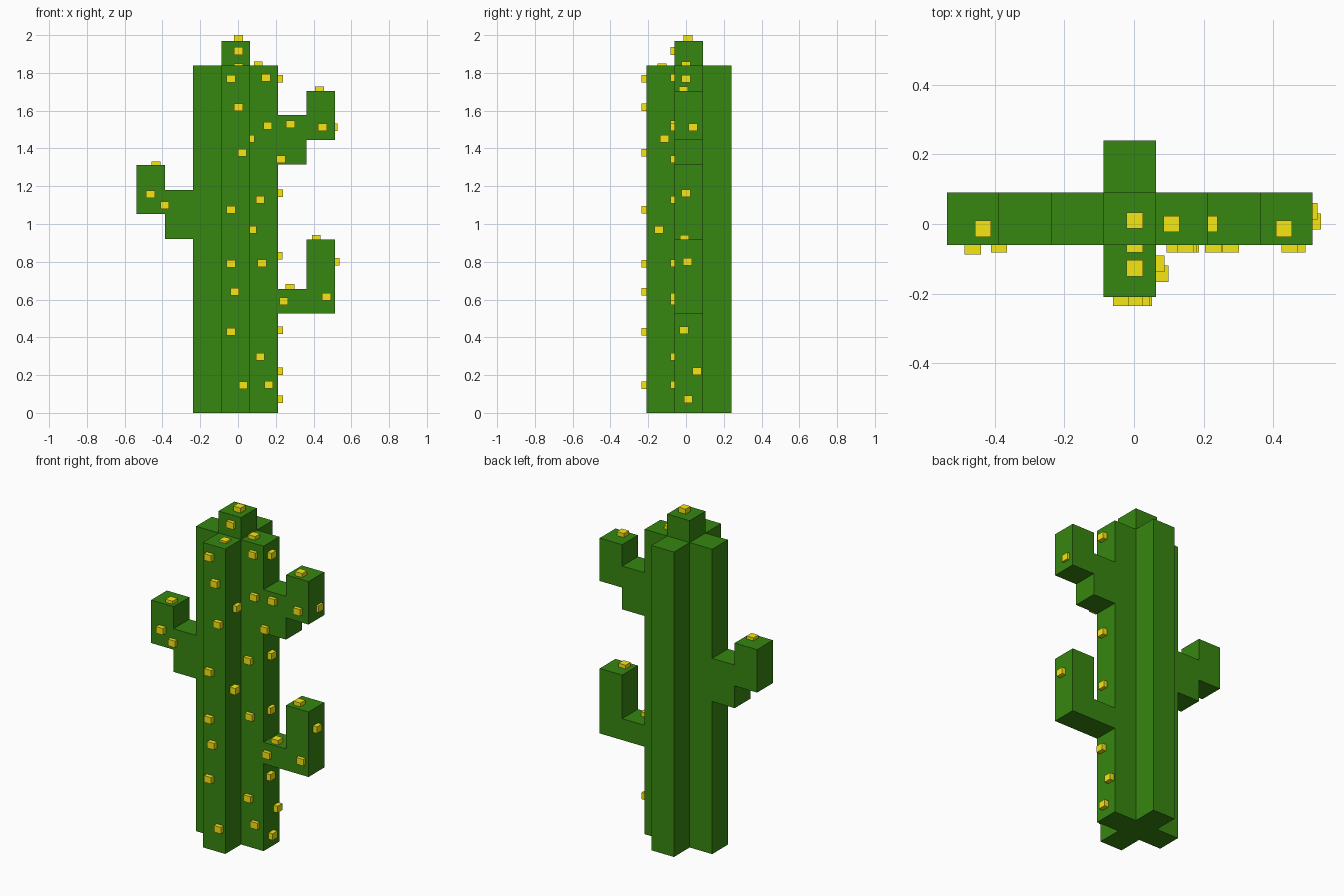
import bpy, bmesh
from mathutils import Vector

if "Cube" in bpy.data.objects:
    bpy.data.objects.remove(bpy.data.objects["Cube"])


def material(name, rgb):
    m = bpy.data.materials.new(name)
    m.diffuse_color = (*rgb, 1)
    m.use_nodes = True
    m.node_tree.nodes["Principled BSDF"].inputs["Base Color"].default_value = m.diffuse_color
    return m


def finish(bm, name, mat):
    bmesh.ops.translate(bm, vec=(0.0025, 0, 0), verts=bm.verts)
    mesh = bpy.data.meshes.new(name)
    bm.to_mesh(mesh)
    bm.free()
    mesh.materials.append(mat)
    obj = bpy.data.objects.new(name, mesh)
    bpy.context.collection.objects.link(obj)


green = material("cactus_green", (0.037, 0.238, 0.005))
yellow = material("spine_yellow", (0.92, 0.80, 0.006))

# Blocks of the plant: x range, y range, z range
Y = (-0.06, 0.09)
blocks = [
    ((-0.24, 0.21), Y, (0, 1.838)),              # trunk, left to right
    ((-0.09, 0.06), (-0.21, 0.24), (0, 1.838)),  # trunk, front to back
    ((-0.09, 0.06), Y, (0, 1.97)),               # crown
    ((0.21, 0.36), Y, (1.315, 1.576)),           # upper right arm
    ((0.36, 0.51), Y, (1.446, 1.705)),
    ((-0.39, -0.24), Y, (0.92, 1.18)),           # left arm
    ((-0.54, -0.39), Y, (1.054, 1.313)),
    ((0.21, 0.36), Y, (0.527, 0.656)),           # lower right arm
    ((0.36, 0.51), Y, (0.527, 0.919)),
]


def filled(p):
    return any(all(lo < c < hi for c, (lo, hi) in zip(p, b)) for b in blocks)


# Cactus body: merge the blocks into one skin, keeping only outer faces
cuts = [sorted({v for b in blocks for v in b[axis]}) for axis in range(3)]
cuts = [[c[0] - 1] + c + [c[-1] + 1] for c in cuts]
bm = bmesh.new()
for i in range(1, len(cuts[0]) - 2):
    for j in range(1, len(cuts[1]) - 2):
        for k in range(1, len(cuts[2]) - 2):
            idx = (i, j, k)
            mid = [(cuts[a][idx[a]] + cuts[a][idx[a] + 1]) / 2 for a in range(3)]
            if not filled(mid):
                continue
            for a in range(3):
                u, v = (a + 1) % 3, (a + 2) % 3
                for side in (0, 1):
                    n = idx[a] + (1 if side else -1)
                    other = list(mid)
                    other[a] = (cuts[a][n] + cuts[a][n + 1]) / 2
                    if filled(other):
                        continue
                    ring = []
                    for du, dv in ((0, 0), (1, 0), (1, 1), (0, 1)):
                        co = Vector()
                        co[a] = cuts[a][idx[a] + side]
                        co[u] = cuts[u][idx[u] + du]
                        co[v] = cuts[v][idx[v] + dv]
                        ring.append(bm.verts.new(co))
                    bm.faces.new(ring if side else ring[::-1])
bmesh.ops.remove_doubles(bm, verts=bm.verts, dist=1e-5)
bmesh.ops.dissolve_limit(bm, angle_limit=0.01, verts=bm.verts, edges=bm.edges)
finish(bm, "cactus_body", green)

# Spines: small blocks half sunk into the skin
SIZE = Vector((0.047, 0.047, 0.04))
bm = bmesh.new()


def spine(tip, axis, sign):
    centre = Vector(tip)
    centre[axis] -= sign * SIZE[axis] / 2
    for vert in bmesh.ops.create_cube(bm, size=1)["verts"]:
        vert.co = centre + vert.co * SIZE


# Front of the front rib
for x, z in [(-0.04, 1.768), (0, 1.618), (0.02, 1.378), (-0.04, 1.075), (-0.04, 0.79),
             (-0.02, 0.641), (-0.04, 0.43), (0.025, 0.147)]:
    spine((x, -0.236, z), 1, -1)

# Front of the crown, right rib and arms
for x, z in [(0, 1.916), (0.146, 1.774), (0.155, 1.52), (0.275, 1.528), (0.445, 1.513),
             (0.225, 1.343), (0.115, 1.128), (0.125, 0.792), (0.24, 0.592), (0.467, 0.616),
             (0.115, 0.297), (0.16, 0.149), (-0.465, 1.158), (-0.39, 1.1)]:
    spine((x, -0.088 if x < -0.4 else -0.082, z), 1, -1)

# Right-hand sides
for x, y, z in [(0.085, -0.114, 1.451), (0.096, -0.143, 0.97),
                (0.237, 0, 1.768), (0.237, 0, 1.163), (0.232, 0, 0.833), (0.237, -0.01, 0.438),
                (0.237, 0.058, 0.221), (0.237, 0.012, 0.073),
                (0.524, 0.037, 1.513), (0.535, 0.007, 0.799)]:
    spine((x, y, z), 0, 1)

# Upward-facing ends
for x, y, z in [(0, 0.01, 2), (0, -0.127, 1.85), (0.105, 0, 1.86), (0.428, -0.014, 1.729),
                (-0.436, -0.014, 1.331), (0.412, -0.008, 0.942), (0.272, -0.02, 0.683)]:
    spine((x, y, z), 2, 1)
finish(bm, "spines", yellow)
